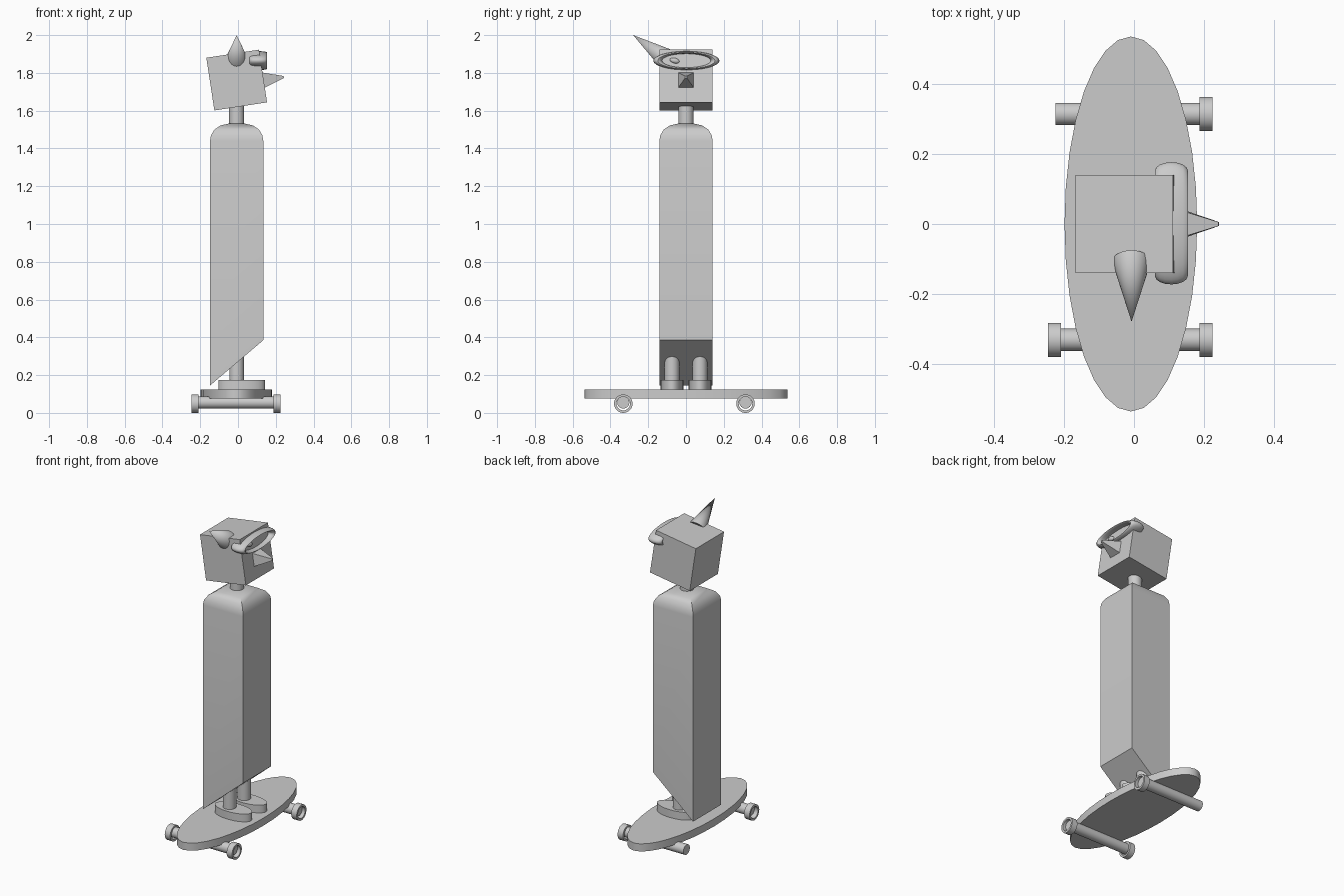
import bpy, bmesh, math
from mathutils import Matrix, Vector

cube = bpy.data.objects.get("Cube")
if cube:
    bpy.data.objects.remove(cube)

grey = bpy.data.materials.new("plain_grey")
grey.use_nodes = True
grey.diffuse_color = (0.6, 0.6, 0.6, 1)
grey.node_tree.nodes["Principled BSDF"].inputs["Base Color"].default_value = (0.6, 0.6, 0.6, 1)

CX = -0.007  # centre line of the figure
TILT = Matrix.Rotation(math.radians(-8.7), 4, 'Y')
HEAD = Vector((CX, 0, 1.762))


def finish(name, bm, angle=35):
    bmesh.ops.recalc_face_normals(bm, faces=bm.faces)
    mesh = bpy.data.meshes.new(name)
    bm.to_mesh(mesh)
    bm.free()
    mesh.materials.append(grey)
    obj = bpy.data.objects.new(name, mesh)
    bpy.context.collection.objects.link(obj)
    bpy.ops.object.select_all(action='DESELECT')
    obj.select_set(True)
    bpy.context.view_layer.objects.active = obj
    bpy.ops.object.shade_smooth_by_angle(angle=math.radians(angle))
    return obj


def cone(name, start, end, r1, r2, sides=32, scale=(1, 1), spin=0):
    """Cone or cylinder from start to end, with an optional oval section."""
    start, end = Vector(start), Vector(end)
    axis = end - start
    bm = bmesh.new()
    bmesh.ops.create_cone(bm, cap_ends=True, segments=sides, radius1=r1, radius2=r2,
                          depth=axis.length)
    turn = axis.to_track_quat('Z', 'Y').to_matrix().to_4x4()
    bm.transform(Matrix.Translation((start + end) / 2) @ turn
                 @ Matrix.Diagonal((*scale, 1, 1)) @ Matrix.Rotation(spin, 4, 'Z'))
    return finish(name, bm)


def lathe(name, profile, matrix, steps=48):
    """Spin a closed (radius, height) profile about z, then place it."""
    bm = bmesh.new()
    rings = []
    for i in range(steps):
        a = math.tau * i / steps
        rings.append([bm.verts.new((r * math.cos(a), r * math.sin(a), h)) for r, h in profile])
    n = len(profile)
    for i in range(steps):
        a, b = rings[i], rings[(i + 1) % steps]
        for j in range(n):
            k = (j + 1) % n
            bm.faces.new((a[j], b[j], b[k], a[k]))
    bm.transform(matrix)
    return finish(name, bm)


# Oval deck
cone("deck", (-0.009, 0, 0.076), (-0.009, 0, 0.124), 1, 1, scale=(0.19, 0.537))

# Axles and hollow wheels; the back left-hand end has lost its wheel
X_TURN = Matrix.Rotation(math.pi / 2, 4, 'Y')
rim = [(0.036, -0.019), (0.049, -0.019), (0.049, 0.019), (0.036, 0.019)]
for name, y in (("front", -0.332), ("back", 0.315)):
    cone(name + "_axle", (-0.225, y, 0.055), (0.207, y, 0.055), 0.032, 0.032)
for name, x, y in (("front_outer", 0.206, -0.332), ("front_inner", -0.228, -0.332),
                   ("back_outer", 0.206, 0.315)):
    lathe(name + "_wheel", rim, Matrix.Translation((x, y, 0.049)) @ X_TURN, 32)

# Feet and legs
for side, y in (("right", -0.074), ("left", 0.074)):
    cone(side + "_foot", (0.02, y, 0.12), (0.02, y, 0.173), 1, 1, scale=(0.124, 0.06))
    cone(side + "_leg", (CX, y, 0.16), (CX, y, 0.4), 0.039, 0.039)

# Tall square body with a slanted hem and rounded shoulders
bm = bmesh.new()
corners = [(-1, -1), (1, -1), (1, 1), (-1, 1)]
previous = None
for half, z, rise in ((0.141, 0.265, 0.12), (0.141, 1.44, 0), (0.136, 1.47, 0),
                      (0.118, 1.5, 0), (0.085, 1.522, 0), (0.04, 1.532, 0)):
    ring = [bm.verts.new((CX + sx * half, sy * half, z + sx * rise)) for sx, sy in corners]
    if previous is None:
        bm.faces.new(ring)
    else:
        for j in range(4):
            k = (j + 1) % 4
            bm.faces.new((previous[j], previous[k], ring[k], ring[j]))
    previous = ring
bm.faces.new(previous)
finish("body", bm)

# Neck and tilted cube head
cone("neck", (CX, 0, 1.5), (CX, 0, 1.66), 0.04, 0.04)
bm = bmesh.new()
bmesh.ops.create_cube(bm, size=0.282)
bm.transform(Matrix.Translation(HEAD) @ TILT)
finish("head", bm)

# Four-sided beak square to the face
cone("beak", HEAD + TILT @ Vector((0.13, 0, -0.022)), HEAD + TILT @ Vector((0.249, 0, -0.022)),
     0.062, 0.008, sides=4, spin=math.pi / 4)

# Horn rising from the front upper edge
cone("horn", (CX, -0.107, 1.877), (CX, -0.28, 2.0), 0.055, 0, sides=32)

# Oval goggle ring and the small eye inside it
tube = [(0.151 + 0.024 * math.cos(math.tau * i / 16), 0.047 * math.sin(math.tau * i / 16))
        for i in range(16)]
lathe("goggle_ring", tube,
      Matrix.Translation((0.107, 0.002, 1.865)) @ Matrix.Diagonal((1, 1, 0.286, 1)) @ X_TURN)
bm = bmesh.new()
bmesh.ops.create_uvsphere(bm, u_segments=24, v_segments=12, radius=1)
bm.transform(Matrix.Translation((0.122, -0.06, 1.865)) @ Matrix.Rotation(math.radians(-15), 4, 'X')
             @ Matrix.Diagonal((0.012, 0.026, 0.014, 1)))
finish("eye", bm)
